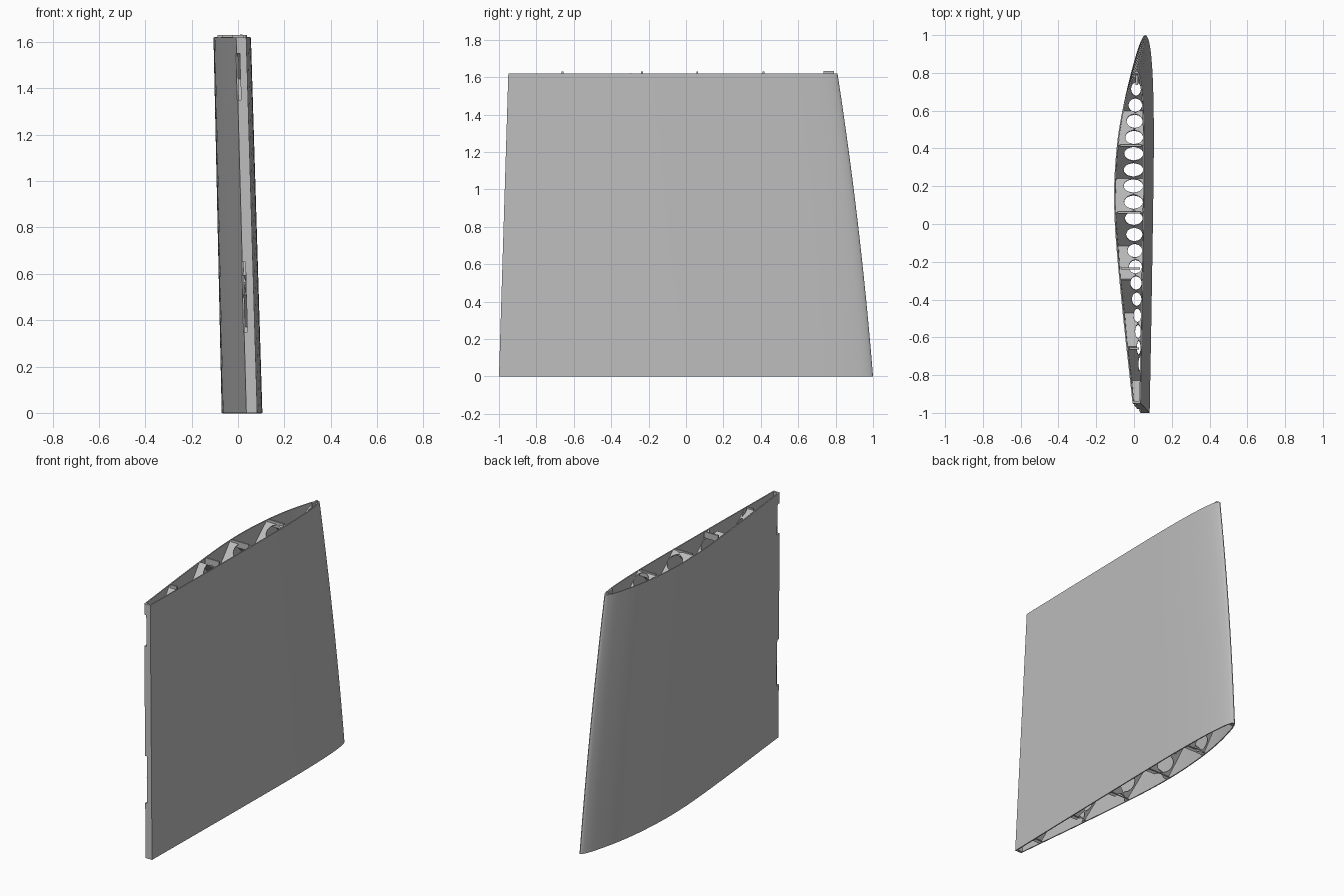
import bpy, bmesh, math

old = bpy.data.objects.get("Cube")
if old:
    bpy.data.objects.remove(old, do_unlink=True)

H = 1.62          # span height
SKIN = 0.007      # wall thickness
PITCH = 0.0856    # spacing of the lightening holes

grey = bpy.data.materials.new("light_grey")
grey.use_nodes = True
grey.diffuse_color = (0.5, 0.5, 0.5, 1)
grey.node_tree.nodes["Principled BSDF"].inputs["Base Color"].default_value = (0.5, 0.5, 0.5, 1)

# Root section: (chord fraction, x) for each side, nose to tail
RIGHT = [(0, .06), (.01, .042), (.03, .025), (.0625, .006), (.12, -.022), (.18, -.043),
         (.24, -.057), (.35, -.07), (.46, -.066), (.57, -.05), (.69, -.028), (.8, -.006), (1, .036)]
LEFT = [(0, .06), (.01, .075), (.03, .085), (.1, .098), (.2, .104), (.3, .105), (.5, .1), (.75, .092), (1, .083)]


def curve(points, u):
    """Smooth interpolation in the square root of the chord fraction."""
    p = [(math.sqrt(a), x) for a, x in points]
    t = math.sqrt(min(max(u, 0), 1))
    i = max(k for k in range(len(p) - 1) if p[k][0] <= t)

    def slope(k):
        a, b = p[max(k - 1, 0)], p[min(k + 1, len(p) - 1)]
        return (b[1] - a[1]) / (b[0] - a[0])
    w = p[i + 1][0] - p[i][0]
    s = (t - p[i][0]) / w
    return ((1 + 2 * s) * (1 - s) ** 2 * p[i][1] + s * (1 - s) ** 2 * w * slope(i)
            + s * s * (3 - 2 * s) * p[i + 1][1] + s * s * (s - 1) * w * slope(i + 1))


def nose(z):
    f = z / H
    return 1 - 0.19 * f + 0.06 * f * (f - 1) * -1


def tail(z):
    return -1 + 0.05 * z / H


def side(points, u, z):
    f = z / H
    return curve(points, u) * (1 - 0.08 * f) - 0.041 * f


def bounds(y, z):
    """Inner limits in x at a given place."""
    u = (nose(z) - y) / (nose(z) - tail(z))
    return side(RIGHT, u, z) + SKIN * 0.5, side(LEFT, u, z) - SKIN * 0.5


def make(name, bm, smooth=False):
    bmesh.ops.recalc_face_normals(bm, faces=bm.faces)
    me = bpy.data.meshes.new(name)
    bm.to_mesh(me)
    bm.free()
    ob = bpy.data.objects.new(name, me)
    bpy.context.collection.objects.link(ob)
    me.materials.append(grey)
    if smooth:
        bpy.context.view_layer.objects.active = ob
        ob.select_set(True)
        bpy.ops.object.shade_smooth_by_angle(angle=math.radians(35))
        ob.select_set(False)
    return ob


def box(bm, x0, x1, y0, y1, z0, z1, shear=0.0):
    v = [bm.verts.new((x + (shear if z == z1 else 0), y, z))
         for z in (z0, z1) for x, y in ((x0, y0), (x1, y0), (x1, y1), (x0, y1))]
    for f in ((0, 1, 2, 3), (4, 5, 6, 7), (0, 1, 5, 4), (1, 2, 6, 5), (2, 3, 7, 6), (3, 0, 4, 7)):
        bm.faces.new([v[i] for i in f])


# Skin: outer and inner walls joined by rims at both open ends
def section(bm, z, inset):
    n, u0, u1 = 36, (0.008 if inset else 0), (0.992 if inset else 1)
    us = [u0 + (u1 - u0) * (i / n) ** 2 for i in range(n + 1)]
    path = [(u, RIGHT, inset) for u in reversed(us)] + [(u, LEFT, -inset) for u in us[0 if inset else 1:]]
    c = nose(z) - tail(z)
    return [bm.verts.new((side(s, u, z) + d, nose(z) - u * c, z)) for u, s, d in path]


def bridge(bm, a, b):
    # walk the two loops together, keeping counts equal
    for i in range(len(a)):
        j = (i + 1) % len(a)
        bm.faces.new((a[i], a[j], b[j], b[i]))


bm = bmesh.new()
levels = [H * i / 12 for i in range(13)]
outer = [section(bm, z, 0) for z in levels]
inner = [section(bm, z, SKIN) for z in levels]
for loops in (outer, inner):
    for a, b in zip(loops, loops[1:]):
        bridge(bm, a, b)
for k in (0, -1):
    o, i = outer[k], inner[k]
    m = 36                               # the nose vertex is doubled on the inside only
    for q in range(m):
        bm.faces.new((o[q], o[q + 1], i[q + 1], i[q]))
    bm.faces.new((o[m], i[m], i[m + 1]))
    for q in range(m, len(o)):
        r = (q + 1) % len(o)
        bm.faces.new((o[q], o[r], i[(q + 2) % len(i)], i[q + 1]))
skin = make("wing_skin", bm)

# Two hinge slots in the flat trailing wall
bm = bmesh.new()
for z0, z1 in ((0.35, 0.65), (1.35, 1.55)):
    x = side(RIGHT, 1, z0) - 0.004
    box(bm, x, x + 0.018, -1.1, tail(z0) + 0.03, z0, z1, -0.045 * (z1 - z0) / H)
cutter = make("slot_cutter", bm)
cutter.hide_render = True
cutter.hide_set(True)
mod = skin.modifiers.new("slots", 'BOOLEAN')
mod.operation, mod.object, mod.solver = 'DIFFERENCE', cutter, 'EXACT'
bpy.context.view_layer.objects.active = skin
skin.select_set(True)
bpy.ops.object.modifier_apply(modifier="slots")
bpy.ops.object.shade_smooth_by_angle(angle=math.radians(35))
skin.select_set(False)
bpy.data.objects.remove(cutter, do_unlink=True)


# Diagonal ribs, pierced by straight elliptical tunnels running along the span
def hole(y):
    k = min(max(round((0.715 - y) / PITCH), 0), 17)
    yc = 0.715 - k * PITCH
    lo, hi = bounds(yc, 0), bounds(yc, H)
    a, b = max(lo[0], hi[0]) + 0.012, min(lo[1], hi[1]) - 0.003
    d = (y - yc) / 0.037
    half = max(b - a, 0) / 2 * math.sqrt(max(0, 1 - d * d))
    return (a + b) / 2, half


def rib(bm, y_top, direction):
    rows, n = [], 260
    for i in range(n + 1):
        z = H * i / n
        y = y_top + direction * (H - z)
        row = None
        if tail(z) + 0.012 < y < nose(z) - 0.02:
            l, r = bounds(y, z)
            c, h = hole(y)
            c = min(max(c, l), r)
            row = [bm.verts.new((x, y, z)) for x in (l, max(l, c - h), min(r, c + h), r)]
        rows.append(row)
    for a, b in zip(rows, rows[1:]):
        if a and b:
            for j in (0, 2):
                if max(a[j + 1].co.x - a[j].co.x, b[j + 1].co.x - b[j].co.x) > 1e-4:
                    bm.faces.new((a[j], a[j + 1], b[j + 1], b[j]))


for name, direction in (("forward_ribs", 1), ("backward_ribs", -1)):
    bm = bmesh.new()
    for k in range(-5, 11):
        rib(bm, 0.42 - 0.357 * k, direction)
    bmesh.ops.delete(bm, geom=[v for v in bm.verts if not v.link_faces], context='VERTS')
    ob = make(name, bm)
    mod = ob.modifiers.new("thickness", 'SOLIDIFY')
    mod.thickness, mod.offset = 0.005, 0

# Small locating ridges and a nose tab rising above the tip
bm = bmesh.new()
for y in (0.415, 0.06, -0.235, -0.66):
    l, r = bounds(y, H)
    box(bm, l + 0.012, r - 0.012, y - 0.005, y + 0.005, H - 0.03, H + 0.01)
make("tip_ridges", bm)
bm = bmesh.new()
box(bm, 0.008, 0.02, 0.735, 0.79, H - 0.05, H + 0.012)
make("nose_tab", bm)
